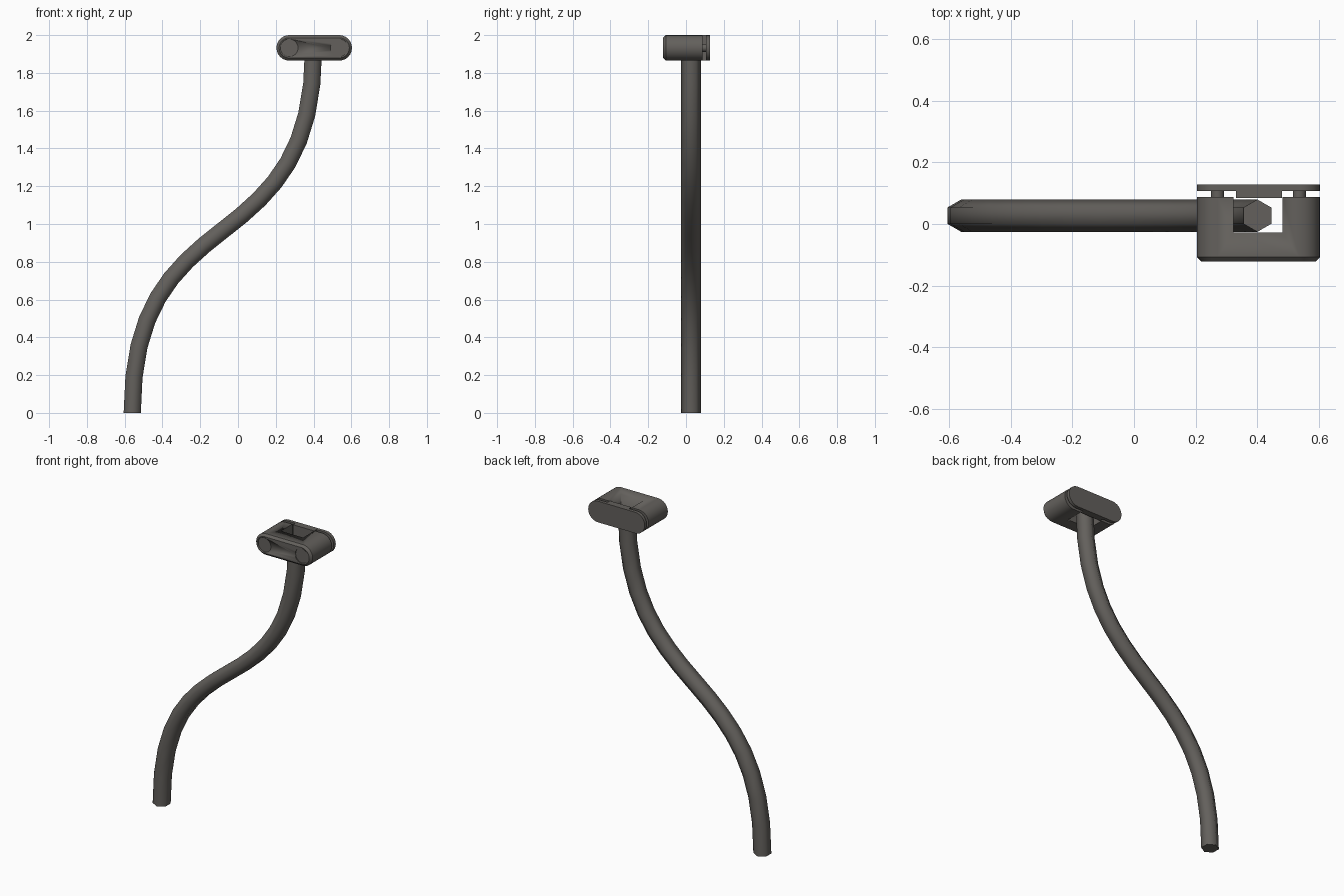
import bpy, bmesh, math
from mathutils import Vector

if "Cube" in bpy.data.objects:
    bpy.data.objects.remove(bpy.data.objects["Cube"])

metal = bpy.data.materials.new("dark warm grey metal")
metal.diffuse_color = (0.125, 0.117, 0.107, 1)
metal.use_nodes = True
metal.node_tree.nodes["Principled BSDF"].inputs["Base Color"].default_value = metal.diffuse_color

Z = 1.9325                 # height of clamp centre
X1, X2 = 0.271, 0.536      # bolt centres
R = 0.0675                 # half height of the clamp


def loft(name, rings, angle=35):
    """Skin a list of equal rings and cap both ends."""
    bm = bmesh.new()
    vs = [[bm.verts.new(p) for p in r] for r in rings]
    n = len(rings[0])
    for a, b in zip(vs, vs[1:]):
        for i in range(n):
            j = (i + 1) % n
            bm.faces.new((a[i], a[j], b[j], b[i]))
    bm.faces.new(vs[0])
    bm.faces.new(vs[-1])
    bmesh.ops.recalc_face_normals(bm, faces=bm.faces)
    me = bpy.data.meshes.new(name)
    bm.to_mesh(me)
    bm.free()
    ob = bpy.data.objects.new(name, me)
    bpy.context.collection.objects.link(ob)
    me.materials.append(metal)
    bpy.ops.object.select_all(action='DESELECT')
    ob.select_set(True)
    bpy.context.view_layer.objects.active = ob
    bpy.ops.object.shade_smooth_by_angle(angle=math.radians(angle))
    return ob


def stadium(y, r, n=12):
    """Rounded slot outline in the xz plane."""
    pts = []
    for cx, start in ((X2, -90), (X1, 90)):
        for i in range(n + 1):
            a = math.radians(start + 180 * i / n)
            pts.append((cx + r * math.cos(a), y, Z + r * math.sin(a)))
    return pts


def disc(name, cx, y0, y1, r, n=24):
    return loft(name, [[(cx + r * math.cos(2 * math.pi * i / n), y,
                         Z + r * math.sin(2 * math.pi * i / n)) for i in range(n)]
                       for y in (y0, y1)])


def box(name, x0, x1, y0, y1, z0, z1):
    return loft(name, [[(x0, y0, z), (x1, y0, z), (x1, y1, z), (x0, y1, z)]
                       for z in (z0, z1)])


# S-bent hexagonal rod: two mirrored Bezier halves
def bezier(t, p):
    s = 1 - t
    return p[0] * s**3 + p[1] * 3 * s * s * t + p[2] * 3 * s * t * t + p[3] * t**3


mid = Vector((-0.08, 0.967))
half = [Vector((-0.56, 0)), Vector((-0.56, 0.55)), Vector((-0.357, 0.755)), mid]
path = [bezier(i / 8, half) for i in range(9)]
path += [2 * mid - p for p in reversed(path[:-1])]
rings = []
for i, p in enumerate(path):
    t = (path[min(i + 1, len(path) - 1)] - path[max(i - 1, 0)]).normalized()
    if i in (0, len(path) - 1):
        t = Vector((0, 1))
    ring = []
    for k in range(6):
        a = math.radians(30 + 60 * k)
        u, v = 0.0525 * math.cos(a), 0.0525 * math.sin(a)
        ring.append((p.x + u * t.y, 0.027 + v, p.y - u * t.x))
    rings.append(ring)
loft("bent_rod", rings, 65)

# clamp body with chamfered front, rod slot and bolt recesses
body = loft("clamp_body", [stadium(-0.121, R - 0.014), stadium(-0.107, R),
                           stadium(0.088, R)])
cutters = [box("slot_cutter", 0.323, 0.481, -0.027, 0.2, 1.8, 2.1)]
cutters += [disc("recess_cutter", x, -0.2, -0.115, 0.047) for x in (X1, X2)]
for c in cutters:
    m = body.modifiers.new("cut", 'BOOLEAN')
    m.operation = 'DIFFERENCE'
    m.solver = 'EXACT'
    m.object = c
    bpy.ops.object.select_all(action='DESELECT')
    bpy.context.view_layer.objects.active = body
    body.select_set(True)
    bpy.ops.object.modifier_apply(modifier=m.name)
    bpy.data.objects.remove(c)

# rear plate, its tongue and the bolt shanks in the gap
loft("rear_plate", [stadium(0.107, R), stadium(0.128, R)])
box("plate_tongue", 0.33, 0.48, 0.084, 0.109, Z - R, Z + R)
for x in (X1, X2):
    disc("bolt_shank", x, 0.08, 0.11, 0.021)
